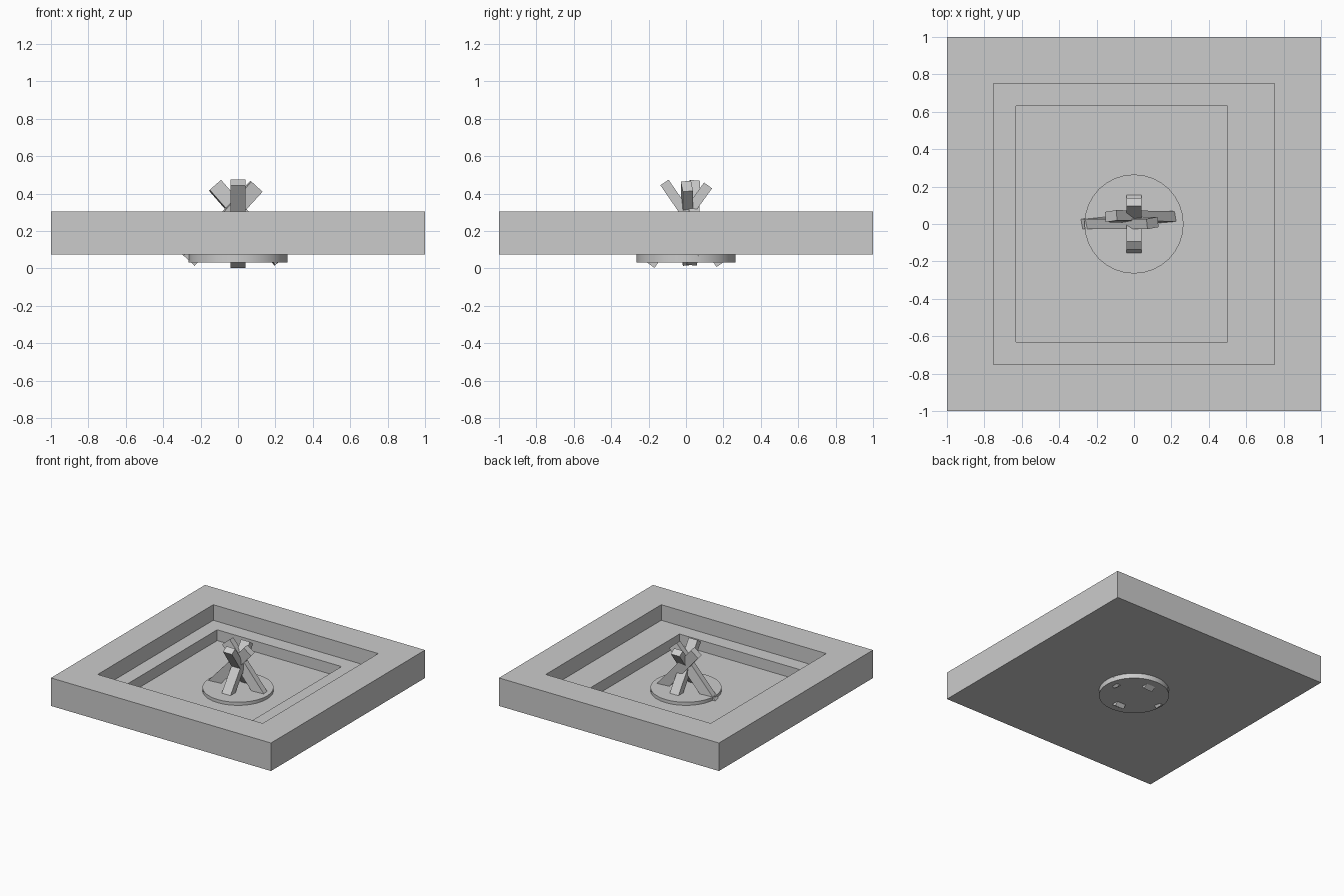
import bpy, bmesh, math
from mathutils import Matrix, Vector

if "Cube" in bpy.data.objects:
    bpy.data.objects.remove(bpy.data.objects["Cube"])


def finish(name, bm):
    bmesh.ops.recalc_face_normals(bm, faces=bm.faces[:])
    mesh = bpy.data.meshes.new(name)
    bm.to_mesh(mesh)
    bm.free()
    obj = bpy.data.objects.new(name, mesh)
    bpy.context.collection.objects.link(obj)
    return obj


# Square surround with a stepped well: rectangular loops (x0, x1, y half, z), bridged in order
loops = [
    (-1, 1, 1, 0.073),
    (-1, 1, 1, 0.303),
    (-0.75, 0.75, 0.75, 0.303),
    (-0.75, 0.75, 0.75, 0.175),
    (-0.63, 0.50, 0.63, 0.175),
    (-0.63, 0.50, 0.63, 0.086),
]
bm = bmesh.new()
rings = [[bm.verts.new(p) for p in ((a, -y, z), (b, -y, z), (b, y, z), (a, y, z))]
         for a, b, y, z in loops]
for lo, hi in zip(rings, rings[1:]):
    for i in range(4):
        j = (i + 1) % 4
        bm.faces.new((lo[i], lo[j], hi[j], hi[i]))
bm.faces.new(rings[0])
bm.faces.new(rings[-1])
finish("stepped_surround", bm)

# Round hearth plate sunk through the floor
bpy.ops.mesh.primitive_cylinder_add(vertices=32, radius=0.265, depth=0.08,
                                    location=(0, 0, 0.072))
plate = bpy.context.object
plate.name = "hearth_plate"
bpy.ops.object.shade_smooth_by_angle(angle=math.radians(30))


# Squared logs leaning across each other
def log(name, bottom, top, sideways, size_side, size_lean, roll=0):
    bottom, top = Vector(bottom), Vector(top)
    d = (top - bottom).normalized()
    lean = d.cross(Vector(sideways)).normalized()
    side = lean.cross(d)
    turn = Matrix.Rotation(math.radians(roll), 3, d)
    lean, side = turn @ lean, turn @ side
    m = Matrix((side * size_side, lean * size_lean, top - bottom)).transposed().to_4x4()
    m.translation = (bottom + top) / 2
    bm = bmesh.new()
    bmesh.ops.create_cube(bm, size=1, matrix=m)
    finish(name, bm)


X, Y = (1, 0, 0), (0, 1, 0)
log("log_left", (-0.264, 0.005, 0.043), (0.099, 0.005, 0.439), Y, 0.055, 0.081, 8)
log("log_right", (0.228, 0.035, 0.043), (-0.123, 0.042, 0.444), Y, 0.055, 0.081, 7)
log("log_back", (0, 0.185, 0.022), (0, -0.115, 0.459), X, 0.08, 0.053)
log("log_front", (0, -0.190, 0.018), (0, 0.118, 0.443), X, 0.08, 0.053)
